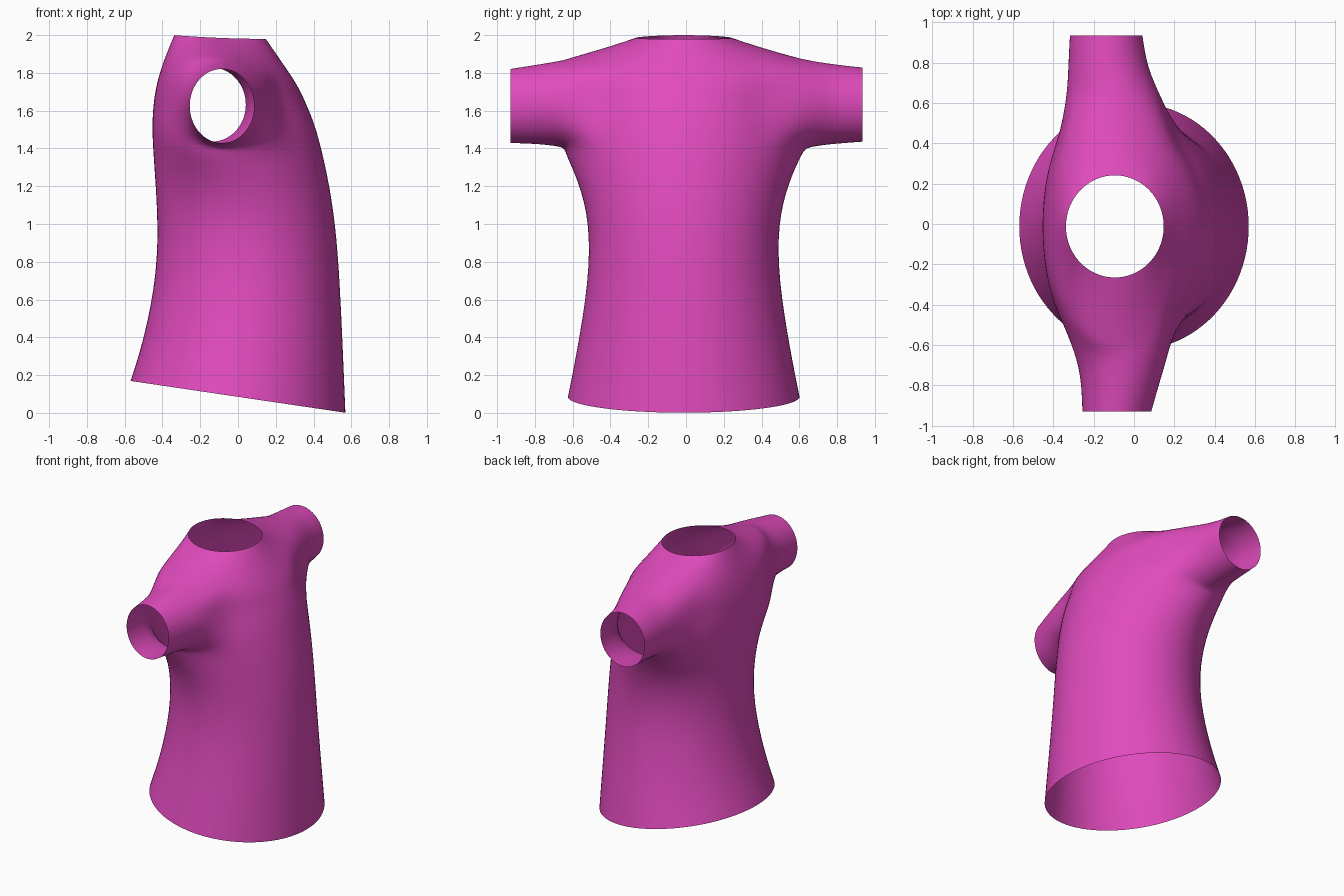
import bpy, bmesh
from math import sin, cos, radians

if "Cube" in bpy.data.objects:
    bpy.data.objects.remove(bpy.data.objects["Cube"])

N = 24          # columns round the body
OY = -0.012     # slight sideways offset of the torso

pink = bpy.data.materials.new("magenta_cloth")
pink.diffuse_color = (0.75, 0.07, 0.51, 1)
pink.use_nodes = True
pink.node_tree.nodes["Principled BSDF"].inputs["Base Color"].default_value = pink.diffuse_color

# torso rings: x min, x max, z at x min, z at x max, half width, z at sides, side x shift
RINGS = [
    (-.575, .575, .17, .00, .620, .085, 0),
    (-.500, .563, .40, .28, .570, .33, 0),
    (-.432, .545, .75, .68, .508, .70, 0),
    (-.430, .522, 1.05, 1.0, .503, 1.0, 0),
    (-.447, .478, 1.3, 1.27, .560, 1.22, -.03),
    (-.457, .430, 1.48, 1.47, .640, 1.385, -.09),
    (-.455, .400, 1.57, 1.56, .620, 1.55, -.09),
    (-.447, .360, 1.66, 1.65, .600, 1.68, -.08),
    (-.435, .322, 1.73, 1.73, .600, 1.885, -.06),
    (-.402, .240, 1.85, 1.85, .430, 1.93, -.04),
    (-.340, .150, 2.0, 1.98, .256, 1.985, 0),
]
LOW, HIGH = 5, 8   # rings below and above the armholes

bm = bmesh.new()


def torso_point(ring, angle):
    x0, x1, z0, z1, ry, zs, sx = ring
    c, s = cos(angle), sin(angle)
    x = (x0 + x1) / 2 + (x1 - x0) / 2 * c + sx * s * s
    z = z0 + (z1 - z0) * (c + 1) / 2 + (zs - (z0 + z1) / 2) * s * s
    return x, ry * s + OY, z


def in_armhole(row, col):
    return LOW <= row < HIGH and (3 <= col < 9 or 15 <= col < 21)


# torso tube with armholes left open
grid = [[bm.verts.new(torso_point(r, radians(360 / N * i))) for i in range(N)]
        for r in RINGS]
for r in range(len(RINGS) - 1):
    for i in range(N):
        if not in_armhole(r, i):
            j = (i + 1) % N
            bm.faces.new((grid[r][i], grid[r][j], grid[r + 1][j], grid[r + 1][i]))


def sleeve(side, stations):
    """Grow an open sleeve from the armhole edge through elliptical rings."""
    def col(k):
        return k if side > 0 else (N - k) % N
    loop = [grid[HIGH][col(k)] for k in range(3, 10)]
    loop += [grid[r][col(9)] for r in range(HIGH - 1, LOW, -1)]
    loop += [grid[LOW][col(k)] for k in range(9, 2, -1)]
    loop += [grid[r][col(3)] for r in range(LOW + 1, HIGH)]
    for y, xc, zc, rx, rz in stations:
        ring = []
        for i in range(len(loop)):
            a = radians(90 + (i - 3) * 20)
            ring.append(bm.verts.new((xc + rx * cos(a), side * y, zc + rz * sin(a))))
        for i in range(len(loop)):
            j = (i + 1) % len(loop)
            bm.faces.new((loop[i], loop[j], ring[j], ring[i]))
        loop = ring


# stations: distance out, centre x, centre z, radius x, radius z
sleeve(1, [(.64, -.10, 1.637, .235, .235),
           (.77, -.13, 1.635, .20, .215),
           (.935, -.138, 1.632, .183, .20)])
sleeve(-1, [(.64, -.06, 1.637, .235, .235),
            (.77, -.065, 1.635, .20, .215),
            (.928, -.085, 1.625, .174, .20)])

bmesh.ops.recalc_face_normals(bm, faces=bm.faces)
# make the cloth face outward
bm.normal_update()
front = max(bm.faces, key=lambda f: f.calc_center_median().x)
if front.normal.x < 0:
    bmesh.ops.reverse_faces(bm, faces=bm.faces)
mesh = bpy.data.meshes.new("shirt")
bm.to_mesh(mesh)
bm.free()
mesh.materials.append(pink)
mesh.shade_smooth()
shirt = bpy.data.objects.new("shirt", mesh)
bpy.context.collection.objects.link(shirt)

# smooth the cloth
sub = shirt.modifiers.new("smooth_cloth", 'SUBSURF')
sub.levels = sub.render_levels = 2
